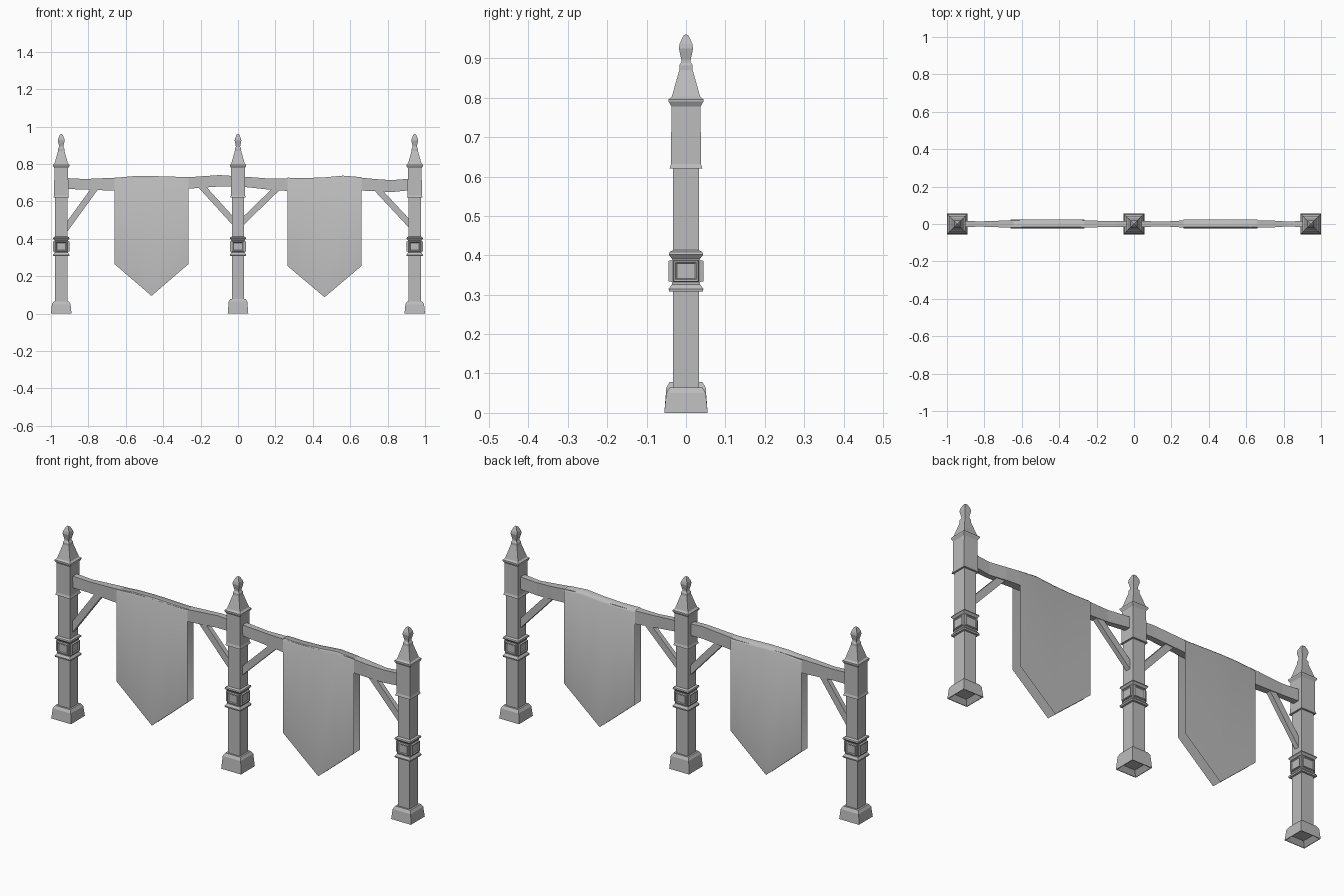
import bpy, bmesh
from mathutils import Vector

cube = bpy.data.objects.get("Cube")
if cube:
    bpy.data.objects.remove(cube, do_unlink=True)

# One flat stone grey for everything
grey = bpy.data.materials.new("plain grey")
grey.use_nodes = True
grey.diffuse_color = (0.5, 0.5, 0.5, 1)
bsdf = next(n for n in grey.node_tree.nodes if n.type == 'BSDF_PRINCIPLED')
bsdf.inputs["Base Color"].default_value = (0.5, 0.5, 0.5, 1)


def finish(name, bm, x=0, solid=True):
    if solid:
        bmesh.ops.recalc_face_normals(bm, faces=bm.faces)
    mesh = bpy.data.meshes.new(name)
    bm.to_mesh(mesh)
    bm.free()
    obj = bpy.data.objects.new(name, mesh)
    obj.location.x = x
    bpy.context.collection.objects.link(obj)
    mesh.materials.append(grey)
    return obj


def loft(bm, rings, caps=True):
    """Join rings of points of equal length into a tube."""
    loops = [[bm.verts.new(p) for p in ring] for ring in rings]
    n = len(loops[0])
    for a, b in zip(loops, loops[1:]):
        for i in range(n):
            j = (i + 1) % n
            bm.faces.new((a[i], a[j], b[j], b[i]))
    if caps:
        bm.faces.new(loops[0][::-1])
        bm.faces.new(loops[-1])


def square(r, z):
    return [(-r, -r, z), (r, -r, z), (r, r, z), (-r, r, z)]


def square_profile(name, profile, x):
    bm = bmesh.new()
    loft(bm, [square(r, z) for r, z in profile])
    return finish(name, bm, x)


# Profiles are (half width, height)
SHAFT = [(0.033, 0.02), (0.033, 0.63)]
UPPER = [(0.033, 0.62), (0.042, 0.62), (0.038, 0.632), (0.037, 0.778),
         (0.044, 0.79), (0.044, 0.796), (0.036, 0.803), (0.017, 0.87),
         (0.017, 0.882), (0.012, 0.89), (0.012, 0.897), (0.018, 0.925),
         (0.016, 0.937), (0.007, 0.957), (0.003, 0.96)]
BAND = [(0.033, 0.308), (0.043, 0.308), (0.044, 0.315), (0.036, 0.326),
        (0.036, 0.392), (0.044, 0.402), (0.042, 0.408), (0.033, 0.413)]


def plaques(name, x):
    """Raised frame with a sunken panel on each of the four band sides."""
    bm = bmesh.new()
    steps = [(0.033, 0.028, 0.034), (0.031, 0.026, 0.044),
             (0.027, 0.022, 0.044), (0.023, 0.019, 0.040)]
    for dx, dy in ((0, -1), (1, 0), (0, 1), (-1, 0)):
        rings = []
        for w, h, d in steps:
            rings.append([(dx * d - dy * s * w, dy * d + dx * s * w, 0.36 + t * h)
                          for s, t in ((-1, -1), (1, -1), (1, 1), (-1, 1))])
        loft(bm, rings)
    finish(name, bm, x)


# Three posts: the middle one has a taller foot
for side, px, foot in (("right", -0.945, 0.058), ("middle", 0, 0.072), ("left", 0.945, 0.058)):
    square_profile(side + "_post_shaft", SHAFT, px)
    square_profile(side + "_post_foot",
                   [(0.033, 0.02), (0.052, 0), (0.055, 0), (0.05, foot - 0.008),
                    (0.042, foot + 0.006), (0.033, foot + 0.006)], px)
    square_profile(side + "_post_spire", UPPER, px)
    square_profile(side + "_post_band", BAND, px)
    plaques(side + "_post_plaques", px)

# Uneven rail: (x, underside, top, half depth)
RAIL = [(-0.94, 0.667, 0.726, 0.017), (-0.82, 0.664, 0.72, 0.014), (-0.68, 0.658, 0.726, 0.019),
        (-0.55, 0.66, 0.731, 0.02), (-0.3, 0.666, 0.727, 0.02), (-0.1, 0.68, 0.741, 0.015),
        (0.04, 0.677, 0.732, 0.016), (0.16, 0.664, 0.723, 0.013), (0.27, 0.656, 0.722, 0.019),
        (0.45, 0.656, 0.722, 0.02), (0.62, 0.66, 0.731, 0.02), (0.73, 0.655, 0.72, 0.019),
        (0.82, 0.65, 0.714, 0.013), (0.94, 0.662, 0.723, 0.018)]
bm = bmesh.new()
loft(bm, [[(x, -d, lo), (x, d, lo), (x, d, hi), (x, -d, hi)] for x, lo, hi, d in RAIL])
finish("rail", bm)


# Slanted braces between posts and rail
def brace(name, low, high, width=0.033, depth=0.012):
    a, b = Vector((low[0], 0, low[1])), Vector((high[0], 0, high[1]))
    side = (b - a).normalized().cross(Vector((0, 1, 0))) * width / 2
    out = Vector((0, depth, 0))
    bm = bmesh.new()
    loft(bm, [[p - side - out, p + side - out, p + side + out, p - side + out] for p in (a, b)])
    finish(name, bm)


brace("right_post_brace", (-0.93, 0.443), (-0.765, 0.67))
brace("middle_post_right_brace", (-0.015, 0.483), (-0.203, 0.69))
brace("middle_post_left_brace", (0.015, 0.483), (0.213, 0.675))
brace("left_post_brace", (0.925, 0.472), (0.745, 0.665))


# Thin pointed banners folded over the rail
def banner(name, left, right, shoulder, tip, tops):
    bm = bmesh.new()
    columns = []
    n = len(tops)
    for i, top in enumerate(tops):
        t = i / (n - 1)
        x = left + (right - left) * t
        hem = tip + (shoulder - tip) * abs(2 * t - 1)
        path = [(-0.023, hem), (-0.023, top - 0.012), (-0.016, top),
                (0.016, top), (0.025, top - 0.012), (0.025, hem)]
        columns.append([bm.verts.new((x, y, z)) for y, z in path])
    for a, b in zip(columns, columns[1:]):
        for j in range(len(a) - 1):
            bm.faces.new((a[j], b[j], b[j + 1], a[j + 1]))
    obj = finish(name, bm, solid=False)
    bpy.ops.object.select_all(action='DESELECT')
    obj.select_set(True)
    bpy.context.view_layer.objects.active = obj
    bpy.ops.object.shade_smooth_by_angle(angle=1.0)


banner("right_banner", -0.66, -0.265, 0.265, 0.095, [0.726, 0.735, 0.736, 0.733, 0.73])
banner("left_banner", 0.265, 0.66, 0.255, 0.088, [0.727, 0.725, 0.729, 0.738, 0.73])
